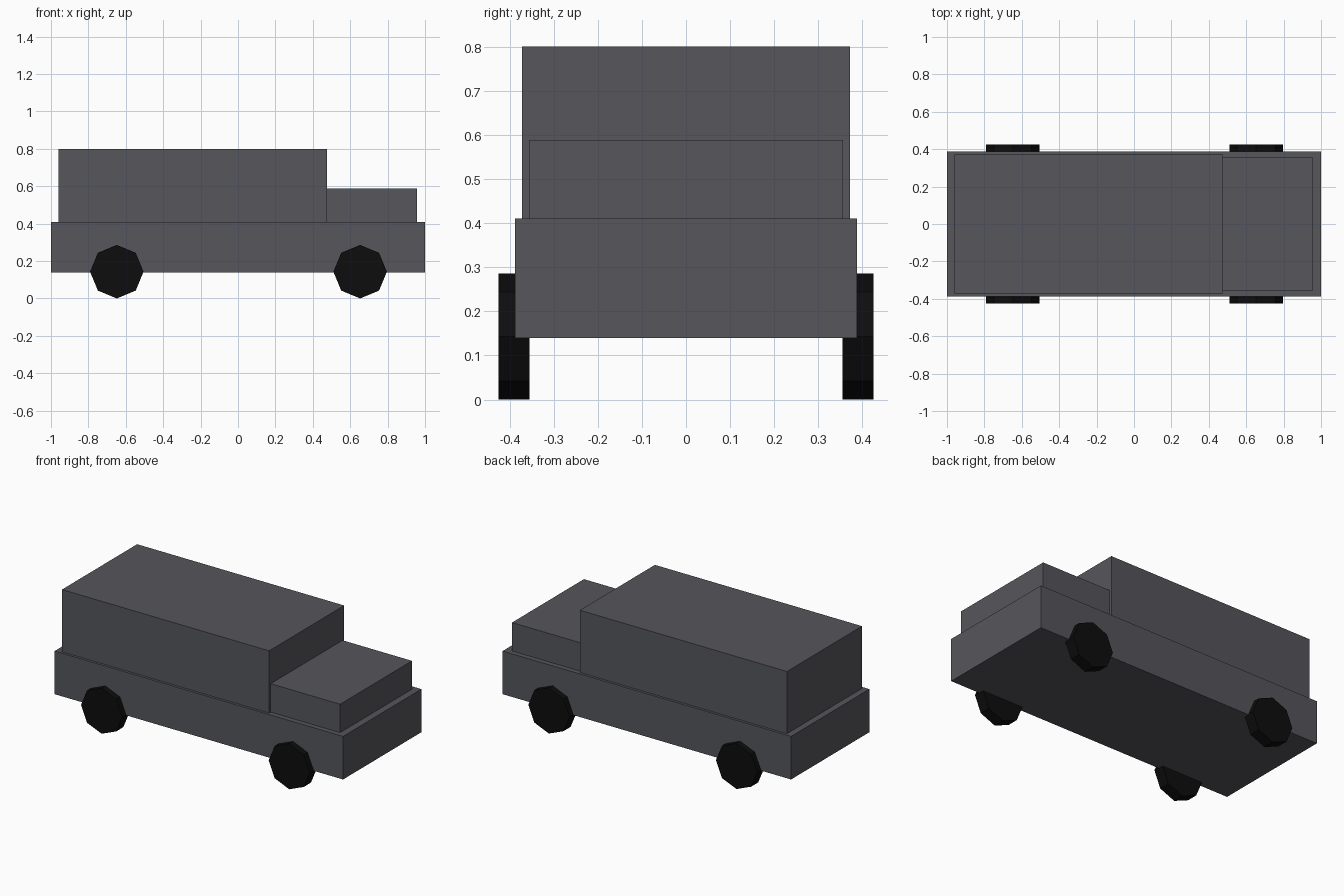
import bpy
import math

default = bpy.data.objects.get("Cube")
if default:
    bpy.data.objects.remove(default, do_unlink=True)


def make_material(name, color):
    mat = bpy.data.materials.new(name)
    mat.use_nodes = True
    mat.diffuse_color = color
    mat.node_tree.nodes["Principled BSDF"].inputs["Base Color"].default_value = color
    return mat


paint = make_material("slate grey paint", (0.092, 0.093, 0.106, 1))
rubber = make_material("black rubber", (0.004, 0.004, 0.004, 1))


def box(name, low, high, mat):
    """Axis-aligned box between two opposite corners."""
    center = [(a + b) / 2 for a, b in zip(low, high)]
    bpy.ops.mesh.primitive_cube_add(size=1, location=center)
    obj = bpy.context.object
    obj.name = name
    obj.scale = [b - a for a, b in zip(low, high)]
    bpy.ops.object.transform_apply(location=False, rotation=False, scale=True)
    obj.data.materials.append(mat)
    return obj


# Body: lower hull, tall cabin and low hood
box("lower_body", (-1, -0.388, 0.14), (1, 0.388, 0.41), paint)
box("cabin", (-0.96, -0.372, 0.41), (0.476, 0.372, 0.8), paint)
box("hood", (0.476, -0.356, 0.41), (0.957, 0.356, 0.588), paint)

# Eight-sided wheels, one corner pointing straight down
radius = 0.143
for end, x in (("rear", -0.648), ("front", 0.653)):
    for side, y in (("right", -0.39), ("left", 0.39)):
        bpy.ops.mesh.primitive_cylinder_add(
            vertices=8, radius=radius, depth=0.07,
            location=(x, y, radius), rotation=(math.pi / 2, 0, 0))
        wheel = bpy.context.object
        wheel.name = f"{end}_{side}_wheel"
        wheel.data.materials.append(rubber)
